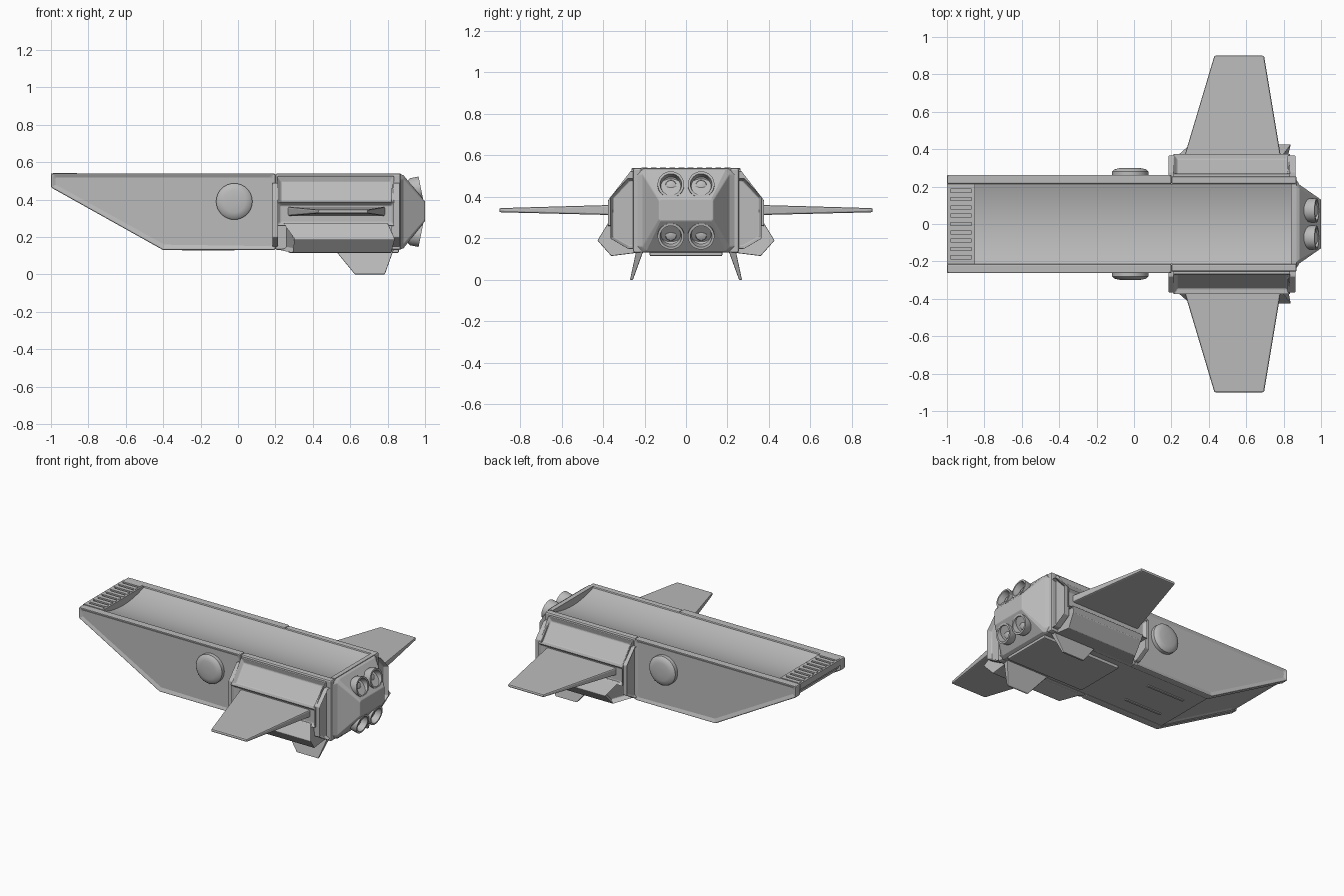
import bpy, bmesh, math
from mathutils import Vector, Matrix

old = bpy.data.objects.get("Cube")
if old:
    bpy.data.objects.remove(old, do_unlink=True)

# Single hull paint
grey = bpy.data.materials.new("hull_grey")
grey.use_nodes = True
paint = (0.5, 0.5, 0.5, 1)
grey.diffuse_color = paint
grey.node_tree.nodes["Principled BSDF"].inputs["Base Color"].default_value = paint


def loft(name, rings, mirror=False, bevel=0.0, insets=(), smooth=False):
    """Skin a list of point rings, cap both ends, recess faces by direction."""
    bm = bmesh.new()
    loops = [[bm.verts.new(p) for p in ring] for ring in rings]
    n = len(loops[0])
    for a, b in zip(loops, loops[1:]):
        for i in range(n):
            j = (i + 1) % n
            bm.faces.new((a[i], a[j], b[j], b[i]))
    bm.faces.new(loops[0])
    bm.faces.new(loops[-1])
    bmesh.ops.recalc_face_normals(bm, faces=bm.faces)
    for direction, thickness, depth in insets:
        d = Vector(direction).normalized()
        bm.normal_update()
        face = max(bm.faces, key=lambda f: f.normal.dot(d) + 0.01 * f.calc_area())
        bmesh.ops.inset_individual(bm, faces=[face], thickness=thickness, depth=-depth)
    mesh = bpy.data.meshes.new(name)
    bm.to_mesh(mesh)
    bm.free()
    mesh.materials.append(grey)
    obj = bpy.data.objects.new(name, mesh)
    bpy.context.collection.objects.link(obj)
    if smooth:
        bpy.ops.object.select_all(action="DESELECT")
        obj.select_set(True)
        bpy.context.view_layer.objects.active = obj
        bpy.ops.object.shade_smooth_by_angle(angle=math.radians(35))
    if bevel:
        mod = obj.modifiers.new("soft_edges", "BEVEL")
        mod.width, mod.segments = bevel, 2
        mod.limit_method = "ANGLE"
    if mirror:
        obj.modifiers.new("both_sides", "MIRROR").use_axis = (False, True, False)
    return obj


def side_prism(name, xz, y0, y1, **kw):
    return loft(name, [[(x, y, z) for x, z in xz] for y in (y0, y1)], **kw)


def long_prism(name, yz, x0, x1, **kw):
    return loft(name, [[(x, y, z) for y, z in yz] for x in (x0, x1)], **kw)


def box(name, x0, x1, y0, y1, z0, z1, **kw):
    return long_prism(name, [(y0, z0), (y1, z0), (y1, z1), (y0, z1)], x0, x1, **kw)


def lathe(name, profile, origin, axis, **kw):
    """Turn (radius, distance) pairs round an axis."""
    turn = Vector((0, 0, 1)).rotation_difference(Vector(axis)).to_matrix().to_4x4()
    m = Matrix.Translation(origin) @ turn
    sides = 32
    rings = [[m @ Vector((r * math.cos(math.tau * i / sides),
                          r * math.sin(math.tau * i / sides), t))
              for i in range(sides)] for r, t in profile]
    return loft(name, rings, smooth=True, **kw)


# Hull core with recessed nose underside
side_prism("hull_core", [(-0.97, 0.5), (-0.97, 0.455), (-0.4, 0.135), (0.87, 0.135),
                         (0.87, 0.47), (-0.86, 0.47)], -0.22, 0.22,
           insets=[((-0.5, 0, -0.87), 0.04, 0.012)])

# Tall side walls, the forward ones with a recessed panel
side_prism("forward_side_wall", [(-1, 0.54), (-1, 0.465), (-0.4, 0.13), (0.2, 0.13), (0.2, 0.54)],
           0.213, 0.265, mirror=True, bevel=0.008, insets=[((0, 1, 0), 0.03, 0.01)])
box("rear_side_wall", 0.2, 0.87, 0.213, 0.255, 0.13, 0.54, mirror=True, bevel=0.01)

# Hollow deck between the walls
steps = 14
arc = [(-0.215 + 0.43 * i / steps, 0.492 + 0.038 * (2 * i / steps - 1) ** 2)
       for i in range(steps + 1)]
long_prism("deck_trough", arc + [(0.215, 0.45), (-0.215, 0.45)], -0.86, 0.845, smooth=True)
box("rear_deck_rim", 0.84, 0.87, -0.215, 0.215, 0.45, 0.54)

# Nose grille
box("grille_front_bar", -1, -0.98, -0.215, 0.215, 0.5, 0.54)
box("grille_rear_bar", -0.87, -0.85, -0.215, 0.215, 0.45, 0.54)
box("grille_floor", -0.985, -0.86, -0.215, 0.215, 0.48, 0.51)
for i in range(10):
    y = -0.2 + i * 0.4 / 9
    box("grille_slat", -0.99, -0.86, y - 0.014, y + 0.014, 0.505, 0.542)

# Round side hatch
lathe("side_hatch", [(0.097, 0), (0.097, 0.03), (0.085, 0.042), (0.06, 0.048), (0.02, 0.05)],
      (-0.02, 0.25, 0.39), (0, 1, 0), mirror=True)

# Wing pod with sunken top panel and wing socket
pod = [(0.24, 0.525), (0.27, 0.525), (0.378, 0.385), (0.378, 0.26), (0.24, 0.26)]
long_prism("wing_pod", pod, 0.21, 0.835, mirror=True, bevel=0.005,
           insets=[((0, 0.79, 0.61), 0.03, 0.025), ((0, 1, 0), 0.025, 0.02)])

# Pod end frames
frame = [(0.24, 0.49), (0.28, 0.49), (0.365, 0.4), (0.365, 0.2), (0.28, 0.15), (0.24, 0.15)]
long_prism("pod_rear_frame", frame, 0.82, 0.865, mirror=True, bevel=0.004,
           insets=[((1, 0, 0), 0.015, 0.03)])
long_prism("pod_front_frame", frame, 0.183, 0.215, mirror=True, bevel=0.004,
           insets=[((-1, 0, 0), 0.015, 0.015)])

# Faceted lower fairing with an intake at its front
section = [(0.24, 0.13), (0.36, 0.115), (0.427, 0.19), (0.375, 0.275), (0.24, 0.28)]
front_x = [0.22, 0.29, 0.3, 0.24, 0.22]
rear_x = [0.82, 0.82, 0.84, 0.8, 0.8]
loft("lower_fairing", [[(x, y, z) for x, (y, z) in zip(xs, section)] for xs in (front_x, rear_x)],
     mirror=True, bevel=0.004, insets=[((-1, 0.3, 0), 0.015, 0.03)])

# Wings
def wing_ring(y, x0, x1, z0, z1):
    return [(x0, y, z0), (x1, y, z0), (x1, y, z1), (x0, y, z1)]


loft("wing", [wing_ring(0.33, 0.26, 0.79, 0.312, 0.362),
              wing_ring(0.9, 0.43, 0.695, 0.326, 0.346)], mirror=True, bevel=0.008)

# Belly plate, belly ribs and splayed fins
box("belly_plate", 0.27, 0.86, -0.175, 0.175, 0.115, 0.15, bevel=0.006)
box("belly_rib", -0.3, -0.02, 0.1, 0.115, 0.128, 0.137, mirror=True)


def fin_ring(z, x0, x1, y0, y1):
    return [(x0, y0, z), (x1, y0, z), (x1, y1, z), (x0, y1, z)]


loft("belly_fin", [fin_ring(0.14, 0.51, 0.835, 0.205, 0.24),
                   fin_ring(0, 0.625, 0.785, 0.256, 0.27)], mirror=True, bevel=0.004)

# Tapered stern
def stern_ring(x, w, z0, z1, c):
    return [(x, -w + c, z0), (x, w - c, z0), (x, w, z0 + c), (x, w, z1 - c),
            (x, w - c, z1), (x, -w + c, z1), (x, -w, z1 - c), (x, -w, z0 + c)]


loft("stern", [stern_ring(0.86, 0.25, 0.13, 0.54, 0.035),
               stern_ring(0.885, 0.21, 0.14, 0.53, 0.02),
               stern_ring(1.0, 0.13, 0.285, 0.39, 0.008)], bevel=0.004)

# Four hollow engine bells, angled away from the centre line
bell = [(0.042, -0.02), (0.046, 0.03), (0.064, 0.06), (0.064, 0.105), (0.052, 0.105),
        (0.046, 0.06), (0.032, 0.05), (0.025, 0.075), (0.01, 0.08)]
for name, sign in (("upper_engine", 1), ("lower_engine", -1)):
    lathe(name, bell, (0.875, 0.073, 0.335 + sign * 0.105), (1, 0, sign * 0.2), mirror=True)
